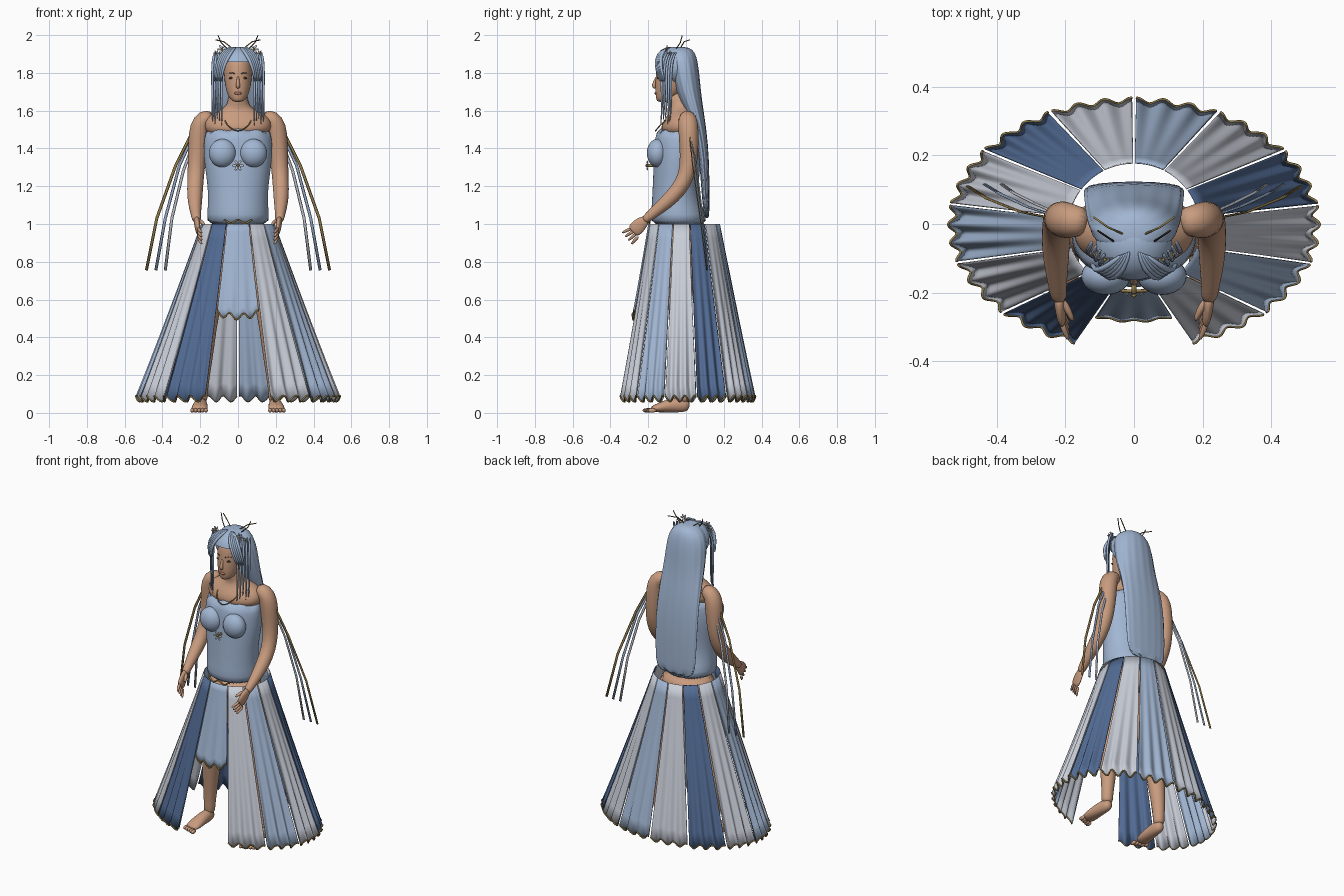
import bpy, bmesh, math
from mathutils import Vector
from math import sin, cos, pi, radians


def material(name, rgb):
    m = bpy.data.materials.new(name)
    m.diffuse_color = (*rgb, 1)
    return m


SKIN = material("skin", (0.58, 0.33, 0.21))
BLUE = material("pale_blue", (0.36, 0.47, 0.65))
SILVER = material("silver", (0.58, 0.61, 0.68))
NAVY = material("deep_blue", (0.085, 0.15, 0.30))
GOLD = material("gold", (0.33, 0.23, 0.08))
DARK = material("dark_brown", (0.05, 0.035, 0.03))
LIP = material("lip", (0.42, 0.17, 0.13))


def finish(name, bm, mat, subsurf=0):
    bmesh.ops.recalc_face_normals(bm, faces=bm.faces)
    me = bpy.data.meshes.new(name)
    bm.to_mesh(me)
    bm.free()
    me.materials.append(mat)
    for p in me.polygons:
        p.use_smooth = True
    ob = bpy.data.objects.new(name, me)
    bpy.context.collection.objects.link(ob)
    if subsurf:
        ob.modifiers.new("smooth", "SUBSURF").levels = subsurf
    return ob


def loft(name, rings, mat, subsurf=1, caps=True):
    bm = bmesh.new()
    vs = [[bm.verts.new(p) for p in r] for r in rings]
    n = len(rings[0])
    for a, b in zip(vs, vs[1:]):
        for i in range(n):
            bm.faces.new((a[i], a[(i + 1) % n], b[(i + 1) % n], b[i]))
    if caps:
        bm.faces.new(vs[0])
        bm.faces.new(vs[-1])
    return finish(name, bm, mat, subsurf)


def body(name, rows, mat, n=28, wave=None, caps=True, subsurf=1):
    """Horizontal ellipses from (z, half width, front y, back y)."""
    rings = []
    for k, (z, rx, yf, yb) in enumerate(rows):
        ring = []
        for i in range(n):
            a = 2 * pi * i / n
            f, dz = wave(a, k) if wave else (1, 0)
            ring.append((rx * f * cos(a), (yf + yb) / 2 + (yb - yf) / 2 * f * sin(a), z + dz))
        rings.append(ring)
    return loft(name, rings, mat, subsurf, caps)


def tube(name, pts, radii, mat, n=8, ref=(1, 0, 0), subsurf=1):
    """Tube along pts; each radius is a number or (across, along ref)."""
    pts = [Vector(p) for p in pts]
    if not isinstance(radii, list):
        radii = [radii] * len(pts)
    rings = []
    for i, p in enumerate(pts):
        t = (pts[min(i + 1, len(pts) - 1)] - pts[max(i - 1, 0)]).normalized()
        u = t.cross(Vector(ref)).normalized()
        w = u.cross(t)
        r = radii[i]
        a, b = r if isinstance(r, tuple) else (r, r)
        rings.append([p + u * a * cos(2 * pi * k / n) + w * b * sin(2 * pi * k / n) for k in range(n)])
    return loft(name, rings, mat, subsurf)


def ball(name, c, r, mat, seg=16, keep=None):
    bm = bmesh.new()
    bmesh.ops.create_uvsphere(bm, u_segments=seg, v_segments=seg * 2 // 3, radius=1)
    for v in bm.verts:
        v.co = Vector(c) + Vector([v.co[i] * r[i] for i in range(3)])
    if keep:
        drop = [f for f in bm.faces if not keep(f.calc_center_median())]
        bmesh.ops.delete(bm, geom=drop, context="FACES")
    return finish(name, bm, mat)


def flower(name, c, r):
    for k in range(6):
        a = k * pi / 3
        tip = Vector((cos(a) * r, 0, sin(a) * r))
        tube(name + "_petal", [Vector(c) + tip * s for s in (0.2, 0.6, 1)],
             [(.003, r * .1), (.004, r * .33), (.003, r * .12)], SILVER, 6, (-sin(a), 0, cos(a)))
    ball(name + "_centre", (c[0], c[1] - .004, c[2]), (r * .25, .006, r * .25), GOLD, 8)


# Head, neck and face
body("head", [(1.645, .02, -.150, -.10), (1.66, .042, -.158, -.07), (1.69, .058, -.162, -.03),
              (1.73, .068, -.164, 0), (1.78, .074, -.160, .02), (1.84, .076, -.158, .03),
              (1.88, .065, -.14, .02), (1.915, .03, -.1, -.02)], SKIN)
body("neck_and_shoulders", [(1.46, .165, -.13, .07), (1.52, .18, -.135, .075), (1.56, .17, -.11, .07),
                            (1.59, .125, -.09, .06), (1.615, .068, -.085, .04), (1.65, .052, -.095, .02),
                            (1.70, .05, -.10, .01)], SKIN)
tube("nose", [(0, -.154, 1.785), (0, -.166, 1.75), (0, -.173, 1.73), (0, -.16, 1.718)],
     [.006, .009, .014, .008], SKIN)
ball("lips", (0, -.160, 1.692), (.021, .007, .008), LIP, 12)

# Bodice with a wavy neckline, bust and pelvis
body("bodice", [(.985, .168, -.188, .115), (1.05, .163, -.185, .105), (1.12, .158, -.180, .075),
                (1.2, .160, -.176, .065), (1.3, .175, -.172, .075), (1.38, .183, -.168, .085),
                (1.45, .178, -.165, .085), (1.515, .170, -.150, .08)], BLUE, 48,
     lambda a, k: (1, (.012 * cos(8 * a) if k == 7 else 0)), subsurf=1)
body("pelvis", [(.86, .15, -.12, .09), (.93, .165, -.15, .11), (1.0, .16, -.16, .105)], SKIN)

for s in (1, -1):
    side = "right_" if s > 0 else "left_"

    def mx(pts):
        return [(s * x, y, z) for x, y, z in pts]

    ball(side + "bust", (s * .082, -.152, 1.375), (.072, .055, .075), BLUE, 24)
    # Eyes and brows
    ball(side + "eye", (s * .034, -.147, 1.772), (.015, .006, .006), DARK, 12)
    tube(side + "brow", mx([(.015, -.158, 1.795), (.035, -.149, 1.802), (.054, -.132, 1.796)]), .003, DARK, 6, (0, 0, 1))
    # Arm and hand
    tube(side + "arm", mx([(.13, .005, 1.565), (.18, .008, 1.56), (.205, .012, 1.52), (.213, .016, 1.42),
                           (.220, .015, 1.31), (.226, -.01, 1.22), (.229, -.07, 1.145), (.226, -.14, 1.085),
                           (.222, -.195, 1.04), (.218, -.225, 1.015)]),
         [.04, .05, .056, .052, .047, .044, .042, .034, .025, .024], SKIN, 14)
    tube(side + "palm", mx([(.220, -.205, 1.03), (.217, -.235, 1.005), (.213, -.265, .975), (.208, -.285, .955)]),
         [(.022, .018), (.036, .016), (.042, .015), (.034, .011)], SKIN, 12)
    for k in range(4):
        d = k / 3
        tube(side + "finger", mx([(.211, -.285 + .035 * d, .978 - .043 * d),
                                  (.203, -.314 + .039 * d, .966 - .055 * d),
                                  (.190, -.340 + .05 * d, .952 - .06 * d)]), [.010, .009, .006], SKIN, 8)
    tube(side + "thumb", mx([(.212, -.22, 1.02), (.190, -.255, 1.01), (.178, -.285, .995)]), [.013, .011, .007], SKIN, 8)
    # Leg and foot
    tube(side + "leg", mx([(.085, -.02, .98), (.105, -.025, .85), (.13, -.03, .7), (.16, -.035, .52),
                           (.178, -.015, .36), (.19, -.008, .2), (.195, -.008, .1), (.195, -.012, .05)]),
         [.09, .092, .08, .056, .056, .042, .033, .036], SKIN, 14)
    tube(side + "foot", mx([(.195, .02, .034), (.195, -.01, .042), (.198, -.07, .042), (.203, -.14, .028), (.206, -.19, .018)]),
         [.02, (.041, .033), (.040, .037), (.027, .046), (.014, .042)], SKIN, 14)
    for k in range(5):
        ball(side + "toe", (s * (.170 + .018 * k), -.207 + .007 * k, .013), (.011, .023, .012), SKIN, 10)
    # Hanging shoulder ribbons
    for pts, m in (([(.22, .02, 1.52), (.255, .02, 1.46), (.33, .035, 1.31), (.43, .075, 1.03), (.485, .11, .755)], GOLD),
                   ([(.22, .03, 1.50), (.25, .03, 1.44), (.31, .05, 1.31), (.385, .085, 1.03), (.435, .115, .755)], BLUE),
                   ([(.22, .04, 1.47), (.245, .04, 1.4), (.29, .06, 1.28), (.350, .09, 1.03), (.385, .115, .755)], SILVER)):
        tube(side + "ribbon", mx(pts), (.008, .003), m, 6, (0, 1, 0), 0)
    # Swept fringe and side locks
    for k in range(5):
        d = k * .011
        tube(side + "fringe", mx([(.012 + d * .5, -.075 - d * .3, 1.938), (.03 + d, -.135 + d * .3, 1.918),
                                  (.062 + d, -.160 + d * .5, 1.87), (.082 + d * .8, -.155 + d * .6, 1.81),
                                  (.09 + d * .8, -.135 + d * .5, 1.75)]),
             [.006, .011, .011, .009, .004], BLUE, 6)
        x, y = .082 + .012 * k, -.125 + .012 * k
        tube(side + "side_lock", mx([(x - .01, y + .03, 1.915), (x + .004, y, 1.875), (x + .006, y - .005, 1.75),
                                     (x + .004, y, 1.62), (x + .004, y - .01, 1.515 + .02 * (k % 3))]),
             [.006, .009, .008, .006, .003], BLUE, 6)
    # Hair flowers and pins
    flower(side + "hair_flower", (s * .085, -.10, 1.925), .026)
    flower(side + "small_hair_flower", (s * .115, -.085, 1.905), .016)
    tube(side + "hair_pin", mx([(.03, -.03, 1.93), (.075, -.01, 1.965), (.118, .02, 1.975)]), .003, GOLD, 6, (0, 1, 0), 0)
    tube(side + "upper_pin", mx([(.06, -.05, 1.93), (.09, -.03, 1.96), (.105, -.02, 1.998)]), .0028, DARK, 6, (0, 1, 0), 0)

# Crown of hair over the forehead, and long back hair with soft strands
ball("hair_crown", (0, -.055, 1.835), (.112, .112, .103), BLUE, 32,
     lambda c: c.z > 1.862 or c.y > -.07)
body("back_hair", [(1.938, .03, -.06, .0), (1.925, .07, -.085, .035), (1.89, .112, -.10, .055), (1.82, .130, -.085, .068),
                   (1.7, .135, -.055, .078), (1.6, .140, -.005, .092), (1.5, .143, .04, .108), (1.35, .145, .07, .122),
                   (1.18, .142, .082, .124), (1.08, .135, .09, .124), (1.03, .12, .10, .122)], BLUE, 64,
     lambda a, k: (1 + min(k, 5) * .004 * cos(16 * a), .012 * cos(8 * a) if k == 10 else 0))

# Necklace, brooch and waist ornament
tube("necklace", [(-.075, -.09, 1.56), (-.06, -.137, 1.525), (-.03, -.155, 1.50), (0, -.165, 1.49),
                  (.03, -.155, 1.50), (.06, -.137, 1.525), (.075, -.09, 1.56)], .004, GOLD, 6, (0, 0, 1))
flower("brooch", (0, -.205, 1.31), .032)
tube("brooch_pin", [(0, -.165, 1.31), (0, -.203, 1.31)], .008, GOLD, 8, (1, 0, 0), 0)
tube("waist_ornament", [(-.075 + .0075 * i, -.196 + .6 * (.0075 * (i - 10)) ** 2 * 2, 1.012 + .009 * cos(i * pi / 5))
                        for i in range(21)], .005, GOLD, 6, (0, 0, 1), 0)


# Skirt: thirteen pleated panels on an elliptical cone, each with a gold hem
def panel(i, centre, half, length):
    nu, nv = 30, 12

    def point(u, v):
        a = radians(centre + half * (2 * u - 1))
        w = v * length
        fold = cos(6 * pi * u)
        k = 1 + .022 * w * fold
        z = 1.0 - .925 * w + .016 * v ** 4 * cos(6 * pi * u + .6)
        if i == 0:
            z -= .02 * v * sin(pi * u)
        return Vector(((.195 + .335 * w) * k * cos(a), -.01 * (1 - w) + (.19 + .17 * w) * k * sin(a), z))

    bm = bmesh.new()
    g = [[bm.verts.new(point(u / nu, v / nv)) for u in range(nu + 1)] for v in range(nv + 1)]
    for v in range(nv):
        for u in range(nu):
            bm.faces.new((g[v][u], g[v][u + 1], g[v + 1][u + 1], g[v + 1][u]))
    mat = BLUE if i == 0 else (NAVY, SILVER, BLUE, SILVER)[i % 4]
    ob = finish("skirt_panel", bm, mat)
    ob.modifiers.new("cloth", "SOLIDIFY").thickness = .004
    tube("gold_hem", [point(u / nu, 1) for u in range(nu + 1)], .0045, GOLD, 6, (0, 0, 1), 0)


panel(0, -90, 17.3, .51)
for i in range(1, 13):
    panel(i, -72 + 27 * (i - .5), 12.8, 1)
